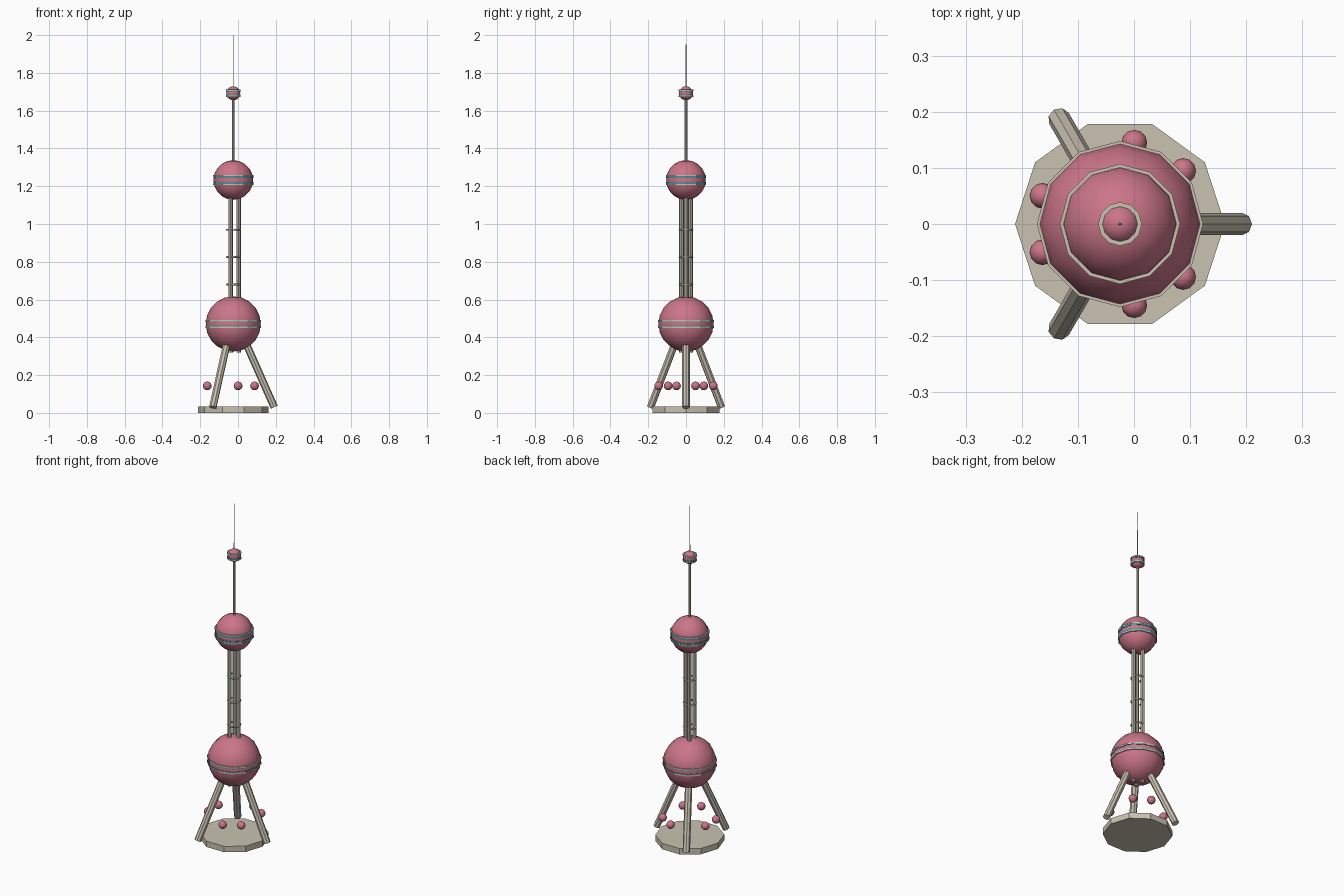
import bpy
from math import cos, sin, radians
from mathutils import Vector

cube = bpy.data.objects.get("Cube")
if cube:
    bpy.data.objects.remove(cube, do_unlink=True)

AXIS_X = -0.025
THIRDS = (0, 120, 240)


def material(name, rgb):
    mat = bpy.data.materials.new(name)
    mat.use_nodes = True
    color = (*rgb, 1)
    mat.diffuse_color = color
    mat.node_tree.nodes["Principled BSDF"].inputs["Base Color"].default_value = color
    return mat


pink = material("dusty pink", (0.60, 0.18, 0.25))
stone = material("pale stone", (0.58, 0.54, 0.44))
teal = material("teal glass", (0.08, 0.27, 0.33))


def polar(r, degrees, z):
    a = radians(degrees)
    return Vector((AXIS_X + r * cos(a), r * sin(a), z))


def finish(name, mat, smooth=False):
    obj = bpy.context.object
    obj.name = name
    obj.data.materials.append(mat)
    if smooth:
        bpy.ops.object.shade_smooth()
    return obj


def ball(name, r, loc, segments=12, rings=10):
    bpy.ops.mesh.primitive_uv_sphere_add(segments=segments, ring_count=rings,
                                         radius=r, location=loc)
    return finish(name, pink, True)


def rod(name, start, end, r, sides=8, mat=stone, tip=None):
    """Prism or taper running between two points."""
    axis = end - start
    bpy.ops.mesh.primitive_cone_add(vertices=sides, radius1=r,
                                    radius2=r if tip is None else tip,
                                    depth=axis.length, location=(start + end) / 2)
    obj = finish(name, mat)
    obj.rotation_euler = axis.to_track_quat("Z", "Y").to_euler()
    return obj


def disc(name, z, r, height, mat, sides=12):
    bpy.ops.mesh.primitive_cylinder_add(vertices=sides, radius=r, depth=height,
                                        location=(AXIS_X, 0, z), rotation=(0, 0, radians(90)))
    return finish(name, mat)


def globe(name, z, r, gap, rim, glass):
    """Sphere with two stone rims, each with a glass strip on its inner side."""
    ball(name, r, (AXIS_X, 0, z))
    for side, label in ((1, "upper"), (-1, "lower")):
        disc(f"{name}_{label}_rim", z + side * gap, r + 0.002, rim, stone)
        disc(f"{name}_{label}_windows", z + side * (gap - (rim + glass) / 2),
             r + 0.001, glass, teal)


# Base slab
bpy.ops.mesh.primitive_cylinder_add(vertices=10, radius=0.187, depth=0.035,
                                    location=(AXIS_X, 0, 0.0175),
                                    rotation=(0, 0, radians(90)))
finish("base_slab", stone)

# Splayed legs and the shaft columns
for i, angle in enumerate(THIRDS, 1):
    rod(f"leg_{i}", polar(0.217, angle, 0.03), polar(0.04, angle, 0.43), 0.02)
    rod(f"shaft_column_{i}", polar(0.028, angle, 0.32),
        polar(0.028, angle, 1.2), 0.012)

# Shaft bracing rings
for i, z in enumerate((0.68, 0.825, 0.97), 1):
    bpy.ops.mesh.primitive_torus_add(major_segments=12, minor_segments=6,
                                     major_radius=0.034, minor_radius=0.005,
                                     location=(AXIS_X, 0, z))
    finish(f"shaft_ring_{i}", stone, True)

# Small spheres around the base, skipping the leg positions
for angle in range(0, 360, 40):
    if angle not in THIRDS:
        ball(f"base_ball_{angle}", 0.023, polar(0.147, angle, 0.143), 12, 8)

# Three globes up the tower
globe("lower_globe", 0.471, 0.146, 0.017, 0.008, 0.004)
globe("middle_globe", 1.233, 0.105, 0.024, 0.007, 0.011)
globe("top_globe", 1.692, 0.037, 0.016, 0.007, 0.005)

# Mast and antenna
rod("mast", polar(0, 0, 1.3), polar(0, 0, 1.69), 0.007)
rod("antenna", polar(0, 0, 1.7), polar(0, 0, 2.0), 0.003, 6, stone, 0.001)
